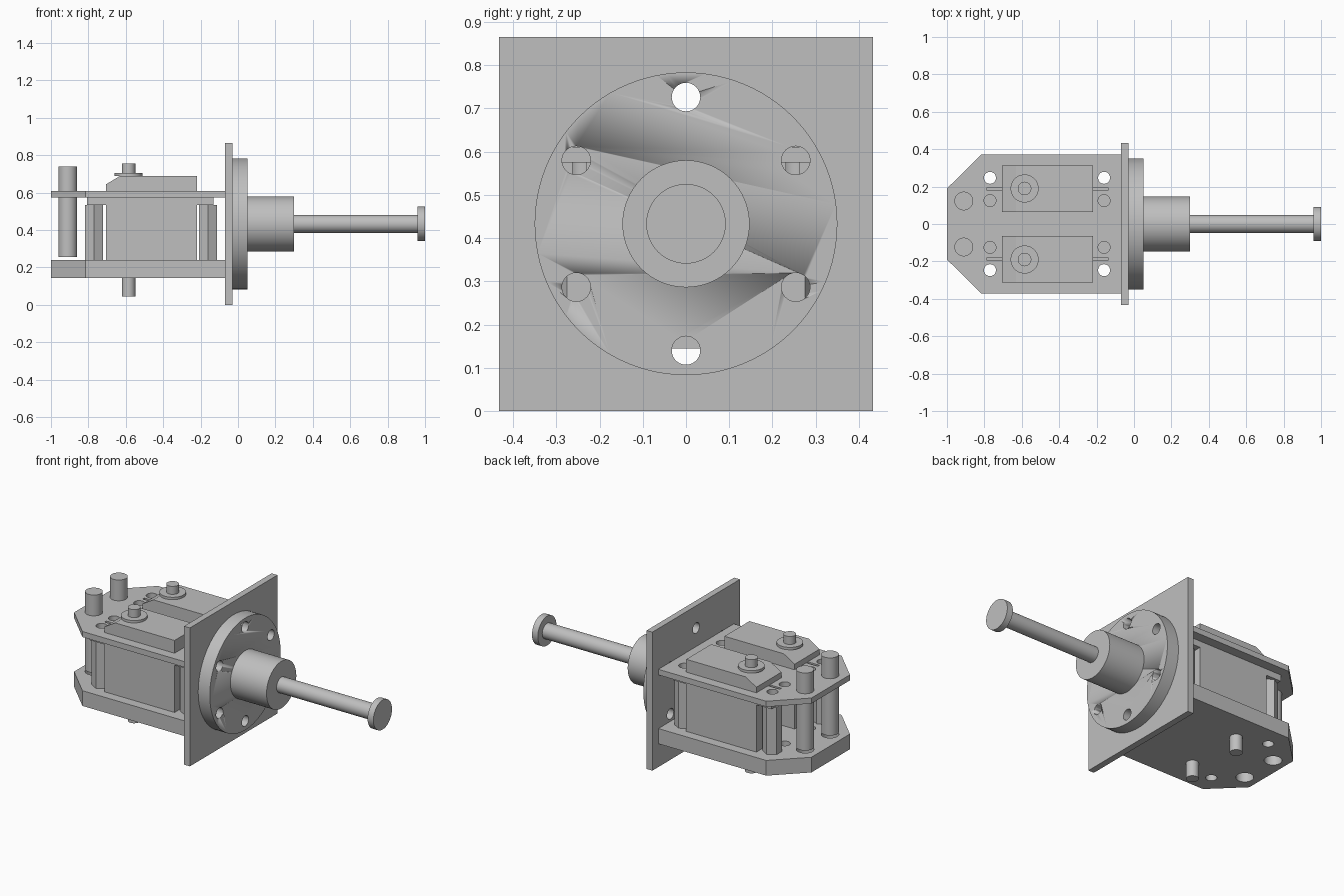
import bpy, bmesh, math
from mathutils import Vector, Matrix

cube = bpy.data.objects.get("Cube")
if cube:
    bpy.data.objects.remove(cube, do_unlink=True)

GREY = (0.52, 0.52, 0.52, 1)
metal = bpy.data.materials.new("plain grey metal")
metal.use_nodes = True
metal.diffuse_color = GREY
metal.node_tree.nodes["Principled BSDF"].inputs["Base Color"].default_value = GREY

MID = 0.433       # height of the drive axis
SIDES = (1, -1)


def finish(bm, name):
    bmesh.ops.recalc_face_normals(bm, faces=bm.faces)
    mesh = bpy.data.meshes.new(name)
    bm.to_mesh(mesh)
    bm.free()
    mesh.materials.append(metal)
    ob = bpy.data.objects.new(name, mesh)
    bpy.context.collection.objects.link(ob)
    return ob


def prism(name, outline, start, end, axis="Z"):
    """Extrude an outline along z (x, y points) or y (x, z points)."""
    place = (lambda a, b, h: (a, b, h)) if axis == "Z" else (lambda a, b, h: (a, h, b))
    bm = bmesh.new()
    face = bm.faces.new([bm.verts.new(place(a, b, start)) for a, b in outline])
    top = bmesh.ops.extrude_face_region(bm, geom=[face])["geom"]
    move = Vector(place(0, 0, end - start))
    bmesh.ops.translate(bm, vec=move, verts=[v for v in top if isinstance(v, bmesh.types.BMVert)])
    return finish(bm, name)


def box(name, x, y, z):
    outline = [(x[0], y[0]), (x[1], y[0]), (x[1], y[1]), (x[0], y[1])]
    return prism(name, outline, z[0], z[1])


def rod(name, a, b, radius, start, end, axis="Z", sides=48):
    """Cylinder along z at (x, y) or along x at (y, z)."""
    bm = bmesh.new()
    bmesh.ops.create_cone(bm, cap_ends=True, segments=sides, radius1=radius,
                          radius2=radius, depth=end - start)
    mid = (start + end) / 2
    if axis == "X":
        bm.transform(Matrix.Translation((mid, a, b)) @ Matrix.Rotation(math.pi / 2, 4, "Y"))
    else:
        bm.transform(Matrix.Translation((a, b, mid)))
    ob = finish(bm, name)
    if sides > 8:
        bpy.ops.object.select_all(action="DESELECT")
        ob.select_set(True)
        bpy.context.view_layer.objects.active = ob
        bpy.ops.object.shade_smooth_by_angle(angle=math.radians(35))
    return ob


def cut(ob, cutters):
    """Subtract the cutters, then discard them."""
    bpy.context.view_layer.objects.active = ob
    for cutter in cutters:
        mod = ob.modifiers.new("hole", "BOOLEAN")
        mod.operation = "DIFFERENCE"
        mod.solver = "EXACT"
        mod.object = cutter
        bpy.ops.object.modifier_apply(modifier=mod.name)
        bpy.data.objects.remove(cutter, do_unlink=True)


# Square mounting plate and round flange, drilled with a ring of six holes
def ring_cutters():
    angles = [math.radians(30 + 60 * i) for i in range(6)]
    return [rod("cutter", 0.293 * math.cos(t), MID + 0.293 * math.sin(t),
                0.033, -0.2, 0.2, "X", 32) for t in angles]


mount_plate = box("mounting_plate", (-0.07, -0.03), (-0.432, 0.432), (0, 0.865))
cut(mount_plate, ring_cutters())
flange = rod("round_flange", 0, MID, 0.35, -0.03, 0.05, "X", 96)
cut(flange, ring_cutters())

# Hub, drive shaft and end disc
rod("hub", 0, MID, 0.147, 0.05, 0.30, "X", 64)
rod("drive_shaft", 0, MID, 0.048, 0.30, 0.96, "X")
rod("shaft_end_disc", 0, MID, 0.092, 0.96, 1.0, "X", 64)

# Lower and upper deck with clipped corners
deck = [(-0.07, -0.372), (-0.07, 0.372), (-0.815, 0.372),
        (-1, 0.19), (-1, -0.19), (-0.815, -0.372)]
lower = prism("lower_deck", deck, 0.145, 0.24)
upper = prism("upper_deck", deck, 0.575, 0.61)
POSTS = (-0.77, -0.16)
lower_cuts, upper_cuts = [], []
for s in SIDES:
    for x in POSTS:
        lower_cuts.append(rod("cutter", x, s * 0.247, 0.032, 0, 0.4, sides=32))
        lower_cuts.append(rod("cutter", x, s * 0.125, 0.032, 0.19, 0.4, sides=32))
        for y in (0.247, 0.125):
            upper_cuts.append(rod("cutter", x, s * y, 0.032, 0.5, 0.7, sides=32))
    lower_cuts.append(rod("cutter", -0.91, s * 0.123, 0.05, 0, 0.4))
    y0, y1 = sorted((s * 0.18, s * 0.196))
    for x in ((-0.785, -0.70), (-0.23, -0.14)):
        upper_cuts.append(box("cutter", x, (y0, y1), (0.5, 0.7)))
cut(lower, lower_cuts)
cut(upper, upper_cuts)

# Twin motors, with their ears, caps, pins and standoffs
case = [(-0.705, 0.24), (-0.22, 0.24), (-0.22, 0.69), (-0.63, 0.69), (-0.705, 0.645)]
for s, side in zip(SIDES, ("back", "front")):
    y0, y1 = sorted((s * 0.065, s * 0.312))
    prism(side + "_motor_case", case, y0, y1, "Y")
    for x, out, end in ((POSTS[0], -0.808, "outer"), (POSTS[1], -0.13, "inner")):
        span = (out, -0.704) if end == "outer" else (-0.221, out)
        ear = box(f"{side}_{end}_motor_ear", span, (y0, y1), (0.535, 0.575))
        cuts = []
        for y in (s * 0.125, s * 0.247):
            cuts.append(rod("cutter", x, y, 0.032, 0.5, 0.6, sides=32))
            slot = (-0.9, x) if end == "outer" else (x, 0)
            cuts.append(box("cutter", slot, (y - 0.016, y + 0.016), (0.5, 0.6)))
        cut(ear, cuts)
        post = rod(f"{side}_{end}_hex_standoff", x, s * 0.247, 0.056, 0.24, 0.535, sides=6)
        cut(post, [rod("cutter", x, s * 0.247, 0.032, 0.1, 0.7, sides=32)])
    rod(side + "_motor_collar", -0.585, s * 0.19, 0.075, 0.689, 0.705)
    rod(side + "_motor_spindle", -0.585, s * 0.19, 0.036, 0.70, 0.755)
    rod(side + "_lower_pin", -0.585, s * 0.19, 0.036, 0.045, 0.15)
    # Guide post near the clipped end
    rod(side + "_guide_post", -0.91, s * 0.123, 0.05, 0.255, 0.74)
